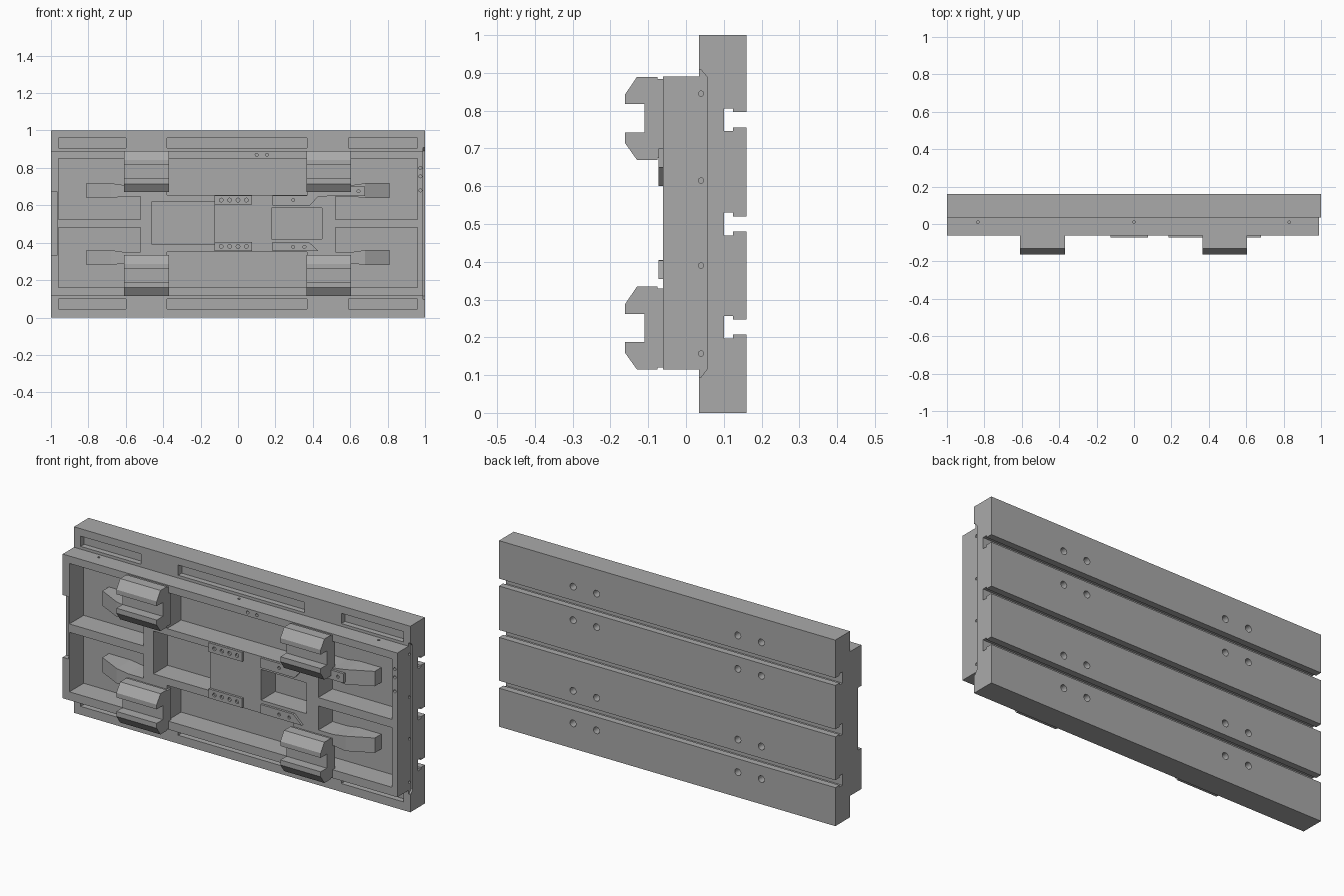
import bpy, bmesh, math
from mathutils import Matrix, Vector

old = bpy.data.objects.get("Cube")
if old:
    bpy.data.objects.remove(old)

grey = bpy.data.materials.new("cast_grey")
grey.use_nodes = True
grey.diffuse_color = (0.4, 0.4, 0.4, 1)
grey.node_tree.nodes["Principled BSDF"].inputs["Base Color"].default_value = (0.4, 0.4, 0.4, 1)


def add_prism(bm, pts, axis, a, b):
    """Extrude a 2D outline from a to b along an axis: x uses (y, z), y uses (x, z)."""
    place = (lambda p, t: (t, p[0], p[1])) if axis == "x" else (lambda p, t: (p[0], t, p[1]))
    lo = [bm.verts.new(place(p, a)) for p in pts]
    hi = [bm.verts.new(place(p, b)) for p in pts]
    n = len(pts)
    faces = [bm.faces.new(lo), bm.faces.new(hi)]
    faces += [bm.faces.new((lo[i], lo[(i + 1) % n], hi[(i + 1) % n], hi[i])) for i in range(n)]
    bmesh.ops.recalc_face_normals(bm, faces=faces)


def add_box(bm, x0, x1, z0, z1, y0, y1):
    add_prism(bm, [(x0, z0), (x1, z0), (x1, z1), (x0, z1)], "y", y0, y1)


def add_hole(bm, centre, axis, radius, depth):
    """Cylinder centred on a surface point, used to sink a hole."""
    turn = Vector((0, 0, 1)).rotation_difference(Vector(axis)).to_matrix().to_4x4()
    bmesh.ops.create_cone(bm, cap_ends=True, segments=20, radius1=radius, radius2=radius,
                          depth=2 * depth, matrix=Matrix.Translation(centre) @ turn)


def finish(bm, name):
    mesh = bpy.data.meshes.new(name)
    bm.to_mesh(mesh)
    bm.free()
    obj = bpy.data.objects.new(name, mesh)
    mesh.materials.append(grey)
    bpy.context.collection.objects.link(obj)
    return obj


def cut(obj, bm):
    cutter = finish(bm, "cutter")
    cutter.hide_render = True
    mod = obj.modifiers.new("cut", "BOOLEAN")
    mod.operation, mod.solver, mod.object = "DIFFERENCE", "EXACT", cutter
    bpy.context.view_layer.objects.active = obj
    bpy.ops.object.modifier_apply(modifier=mod.name)
    bpy.data.objects.remove(cutter)


FRONT, STEP, BACK, FLOOR = -0.061, 0.035, 0.16, 0.06

# Table body: stepped cross-section with three T-slots along the back
section = [(STEP, 0), (BACK, 0)]
for z in (0.227, 0.5, 0.776):
    half = [(BACK, 0.02), (0.125, 0.02), (0.125, 0.03), (0.1, 0.03)]
    section += [(y, z - h) for y, h in half] + [(y, z + h) for y, h in reversed(half)]
section += [(BACK, 1), (STEP, 1), (STEP, 0.89), (FRONT, 0.89), (FRONT, 0.115), (STEP, 0.115)]
bm = bmesh.new()
add_prism(bm, section, "x", -1, 1)
body = finish(bm, "table_body")

# Weight-saving pockets, rim grooves and end reliefs
bm = bmesh.new()
for x0, x1 in ((-0.96, -0.52), (0.52, 0.96)):
    for z0, z1 in ((0.16, 0.48), (0.525, 0.85)):
        add_box(bm, x0, x1, z0, z1, -0.1, FLOOR)
for z0, z1 in ((0.16, 0.35), (0.655, 0.85)):
    add_box(bm, -0.38, 0.37, z0, z1, -0.1, FLOOR)
add_box(bm, -0.46, -0.125, 0.39, 0.62, -0.1, FLOOR)
add_box(bm, 0.18, 0.45, 0.42, 0.585, -0.1, FLOOR)
for x0, x1 in ((-0.96, -0.6), (-0.38, 0.37), (0.59, 0.96)):
    for z0, z1 in ((0.045, 0.1), (0.905, 0.96)):
        add_box(bm, x0, x1, z0, z1, -0.01, STEP + 0.03)
add_box(bm, -1.05, -0.965, 0.335, 0.67, -0.1, FRONT + 0.03)
add_prism(bm, [(-0.1, 0.095), (0.04, 0.095), (0.055, 0.115), (0.055, 0.89),
               (0.04, 0.908), (-0.1, 0.908)], "x", 0.99, 1.05)
cut(body, bm)

# Drilled holes on the back, top edge, right end and front
bm = bmesh.new()
for x in (-0.56, -0.42, 0.42, 0.56):
    for z in (0.135, 0.31, 0.69, 0.87):
        add_hole(bm, (x, BACK, z), (0, 1, 0), 0.018, 0.05)
for x in (-0.835, 0, 0.83):
    add_hole(bm, (x, 0.01, 0.89), (0, 0, 1), 0.007, 0.02)
for z in (0.157, 0.39, 0.615, 0.845):
    add_hole(bm, (0.99, 0.04, z), (1, 0, 0), 0.007, 0.02)
for x in (0.1, 0.155):
    add_hole(bm, (x, FRONT, 0.87), (0, 1, 0), 0.008, 0.02)
for z in (0.68, 0.755, 0.8):
    add_hole(bm, (0.975, FRONT, z), (0, 1, 0), 0.008, 0.02)
cut(body, bm)

# Four hooked rail clamps with their pads
hook = [(-0.076, 0), (-0.13, 0), (-0.162, 0.045), (-0.162, 0.072), (-0.11, 0.072),
        (-0.11, 0.147), (-0.162, 0.147), (-0.162, 0.172), (-0.13, 0.219), (-0.076, 0.219)]
for row, z in (("lower", 0.115), ("upper", 0.67)):
    for side, x in (("right", -0.61), ("left", 0.365)):
        bm = bmesh.new()
        add_prism(bm, [(y, z + h) for y, h in hook], "x", x, x + 0.24)
        add_box(bm, x, x + 0.24, z + 0.005, z + 0.214, -0.08, -0.04)
        finish(bm, f"{row}_{side}_clamp")

# Ramped arms reaching from the ribs into the corner pockets
for row, z in (("lower", 0.28), ("upper", 0.638)):
    for side, s in (("right", -1), ("left", 1)):
        bm = bmesh.new()
        rows = [(0.5, 0.01, FRONT + 0.001), (0.61, 0.01, FRONT + 0.001),
                (0.68, 0, FRONT + 0.001), (0.81, 0, 0.005)]
        rings = []
        for x, inset, y in rows:
            corners = ((y, z + inset), (y, z + 0.08 - inset),
                       (FLOOR + 0.01, z + 0.08 - inset), (FLOOR + 0.01, z + inset))
            rings.append([bm.verts.new((s * x, cy, cz)) for cy, cz in corners])
        for a, b in zip(rings, rings[1:]):
            for i in range(4):
                bm.faces.new((a[i], a[(i + 1) % 4], b[(i + 1) % 4], b[i]))
        bm.faces.new(rings[0])
        bm.faces.new(rings[-1])
        bmesh.ops.recalc_face_normals(bm, faces=bm.faces)
        finish(bm, f"{row}_{side}_arm")

# Screwed mounting plates on the centre web
PLATE = -0.073
for row, z in (("lower", 0.355), ("upper", 0.603)):
    bm = bmesh.new()
    add_box(bm, -0.125, 0.075, z, z + 0.05, PLATE, FRONT + 0.005)
    strip = finish(bm, f"{row}_hole_strip")
    bm = bmesh.new()
    for i in range(4):
        add_hole(bm, (-0.09 + 0.045 * i, PLATE, z + 0.025), (0, 1, 0), 0.01, 0.01)
    cut(strip, bm)

outlines = {
    "lower_bracket": ([(0.185, 0.355), (0.43, 0.355), (0.38, 0.403), (0.185, 0.403)],
                      ((0.295, 0.378), (0.355, 0.378))),
    "upper_bracket": ([(0.185, 0.6), (0.385, 0.6), (0.43, 0.648), (0.68, 0.65),
                       (0.68, 0.7), (0.37, 0.7), (0.37, 0.653), (0.185, 0.653)],
                      ((0.295, 0.628), (0.645, 0.675))),
}
for name, (outline, holes) in outlines.items():
    bm = bmesh.new()
    add_prism(bm, outline, "y", PLATE, FRONT + 0.005)
    bracket = finish(bm, name)
    bm = bmesh.new()
    for x, z in holes:
        add_hole(bm, (x, PLATE, z), (0, 1, 0), 0.008, 0.01)
    cut(bracket, bm)
